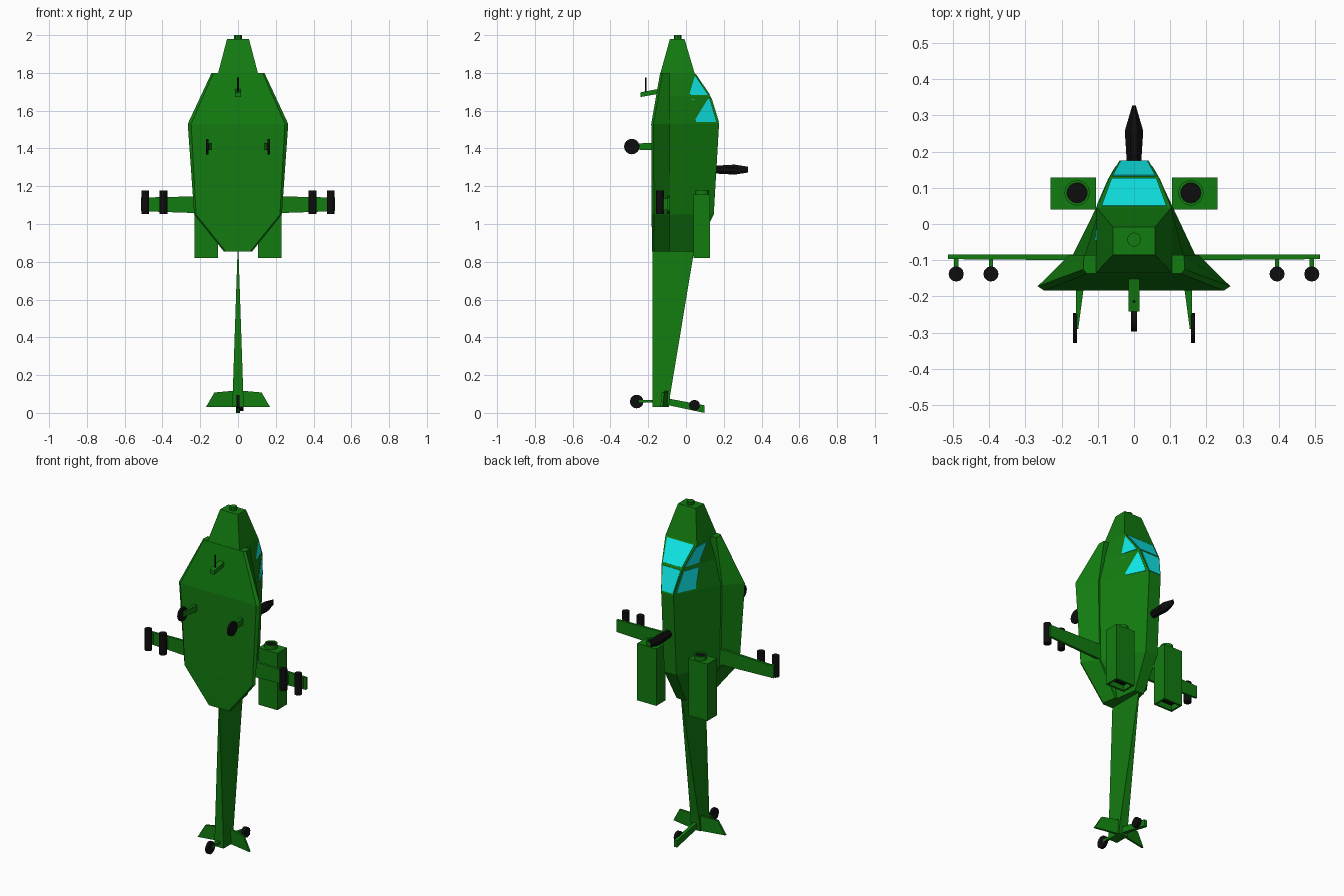
import bpy, bmesh
from math import cos, sin, pi
from mathutils import Vector as V

if "Cube" in bpy.data.objects:
    bpy.data.objects.remove(bpy.data.objects["Cube"])


def material(name, rgb):
    m = bpy.data.materials.new(name)
    m.diffuse_color = (*rgb, 1)
    m.use_nodes = True
    m.node_tree.nodes["Principled BSDF"].inputs["Base Color"].default_value = m.diffuse_color
    return m


GREEN = material("green_paint", (0.006, 0.2, 0.005))
BLACK = material("black_rubber", (0.004, 0.004, 0.004))
GLASS = material("cyan_glass", (0.005, 0.82, 0.82))


def make(name, verts, faces, mat, recess=None):
    """Mesh object; recess = (face index, rim, depth) sinks a black opening."""
    bm = bmesh.new()
    vs = [bm.verts.new(v) for v in verts]
    fs = [bm.faces.new([vs[i] for i in f]) for f in faces]
    bmesh.ops.recalc_face_normals(bm, faces=fs)
    if recess:
        face, rim, depth = fs[recess[0]], recess[1], recess[2]
        bmesh.ops.inset_region(bm, faces=[face], thickness=rim)
        n = face.normal.copy()
        bmesh.ops.inset_region(bm, faces=[face], thickness=0.0005)
        bmesh.ops.translate(bm, verts=face.verts[:], vec=-n * depth)
        face.material_index = 1
    me = bpy.data.meshes.new(name)
    bm.to_mesh(me)
    bm.free()
    me.materials.append(mat)
    me.materials.append(BLACK)
    ob = bpy.data.objects.new(name, me)
    bpy.context.collection.objects.link(ob)
    return ob


def loft(name, rings, mat, recess_end=None):
    """Skin equal rings of points; face 0 is the first cap, face 1 the last."""
    n, k = len(rings[0]), len(rings)
    faces = [list(range(n)), list(range((k - 1) * n, k * n))]
    for r in range(k - 1):
        for i in range(n):
            j = (i + 1) % n
            faces.append([r * n + i, r * n + j, (r + 1) * n + j, (r + 1) * n + i])
    return make(name, [p for ring in rings for p in ring], faces, mat, recess_end)


def rect(x0, x1, y0, y1, z):
    return [(x0, y0, z), (x1, y0, z), (x1, y1, z), (x0, y1, z)]


def box(name, x0, x1, y0, y1, z0, z1, mat, recess=None):
    return loft(name, [rect(x0, x1, y0, y1, z0), rect(x0, x1, y0, y1, z1)], mat, recess)


def cylinder(name, c, r, half, axis, mat, n=16, recess=None):
    rings = []
    for h in (-half, half):
        ring = []
        for i in range(n):
            a, b = r * cos(2 * pi * i / n), r * sin(2 * pi * i / n)
            d = (h, a, b) if axis == "x" else (a, b, h)
            ring.append(V(c) + V(d))
        rings.append(ring)
    return loft(name, rings, mat, recess)


def section(z, half):
    """Symmetric cross-section from its right half, bottom to top."""
    return [(x, y, z) for x, y in half] + [(-x, y, z) for x, y in reversed(half)]


# main fuselage with nose and canopy
HULL = [
    (0.855, .06, -.17, .03, .045), (1.05, .17, -.10, .04, .147),
    (1.53, .176, -.10, .04, .175), (1.675, .14, -.10, .068, .13),
    (1.80, .105, -.135, .103, .045), (1.98, .058, -.085, .058, -.008)]
loft("fuselage", [section(z, [(a, b), (c, d)]) for z, a, b, c, d in HULL], GREEN)
cylinder("nose_knob", (0, -.043, 1.985), .02, .015, "z", GREEN, 8)

# wide belly slab
BELLY = [
    (0.855, .065, -.18, .075, .06), (1.05, .222, -.182, .232, .17),
    (1.53, .248, -.184, .266, .178), (1.80, .13, -.137, .14, .138)]
loft("belly", [section(z, [(b, y), (w, y + .012), (t, -.085)])
               for z, b, y, w, t in BELLY], GREEN)


# canopy panes laid on the fuselage facets
def pane(name, lo, hi, quad):
    pts = [a.lerp(b, s).lerp(c.lerp(d, s), t)
           for (s, t) in quad for a, b, c, d in [(lo[0], lo[1], hi[0], hi[1])]]
    n = (pts[1] - pts[0]).cross(pts[3] - pts[0]).normalized()
    if n.y < 0:
        n = -n
    loft(name, [[p - n * .004 for p in pts], [p + n * .003 for p in pts]], GLASS)


for label, low, high, s0, s1, top in (("upper", 3, 4, .55, .45, .85),
                                      ("lower", 2, 3, .56, .53, .9)):
    ends = []
    for z, a, b, c, d in (HULL[low], HULL[high]):
        ends.append((V((a, b, z)), V((c, d, z))))
    for s, side in ((1, "right"), (-1, "left")):
        lo, hi = [[V((p.x * s, p.y, p.z)) for p in e] for e in ends]
        pane(f"{label}_{side}_window", lo, hi,
             [(s0, .07), (.95, .07), (.95, top), (s1, top)])
    lo, hi = [[V((-e[1].x, e[1].y, e[1].z)), e[1]] for e in ends]
    pane(f"{label}_windscreen", lo, hi, [(.06, .06), (.94, .06), (.94, .95), (.06, .95)])

# tail boom: a blade at the body, widening toward the end
loft("tail_boom", [rect(-.03, .03, -.178, -.09, .03), rect(-.028, .028, -.178, -.083, .10),
                   rect(-.002, .002, -.178, .045, .87)], GREEN)

# paired parts
for s, side in ((1, "right"), (-1, "left")):
    # engine with exhaust and intake
    x0, x1 = sorted((s * .105, s * .23))
    box(f"{side}_engine", x0, x1, .04, .128, .82, 1.157, GREEN, (0, .016, .03))
    cylinder(f"{side}_intake", (s * .157, .086, 1.165), .035, .016, "z", GREEN, 16, (1, .007, .008))

    # stub wing, pylons and rockets
    loft(f"{side}_wing", [
        [(s * .14, y, z) for y, z in ((-.1, 1.055), (-.084, 1.055), (-.084, 1.148), (-.1, 1.148))],
        [(s * .513, y, z) for y, z in ((-.097, 1.068), (-.084, 1.068), (-.084, 1.14), (-.097, 1.14))]],
        GREEN)
    for x, place in ((.395, "inner"), (.491, "outer")):
        box(f"{side}_{place}_pylon", s * x - .006, s * x + .006, -.125, -.09, 1.075, 1.135, GREEN)
        cylinder(f"{side}_{place}_rocket", (s * x, -.138, 1.116), .021, .062, "z", BLACK, 12)

    # main wheel and leg
    loft(f"{side}_wheel_leg", [
        [(s * x, -.17, z) for x, z in ((.138, 1.39), (.16, 1.39), (.16, 1.43), (.138, 1.43))],
        [(s * x, -.29, z) for x, z in ((.154, 1.395), (.16, 1.395), (.16, 1.425), (.154, 1.425))]],
        GREEN)
    cylinder(f"{side}_wheel", (s * .163, -.287, 1.41), .041, .006, "x", BLACK)

    # drooping stabiliser
    plan = [(.015, -.10, .03), (.17, -.13, .03), (.125, -.122, .108), (.015, -.10, .118)]
    loft(f"{side}_stabiliser", [[(s * x, y + h, z) for x, y, z in plan] for h in (-.006, .006)], GREEN)

# rotor mast along +y
MAST = [(.15, .019, .021), (.257, .026, .027), (.327, .005, .016)]
loft("rotor_mast", [[(w * 1.06 * cos((i + .5) * pi / 4), y, 1.288 + h * 1.06 * sin((i + .5) * pi / 4))
                     for i in range(8)] for y, w, h in MAST], BLACK)

# chin gun
loft("gun_arm", [[(x, -.14, z) for x, z in ((-.015, 1.69), (.015, 1.69), (.015, 1.716), (-.015, 1.716))],
                 [(x, -.242, z) for x, z in ((-.015, 1.672), (.015, 1.672), (.015, 1.697), (-.015, 1.697))]],
     GREEN)
cylinder("gun_barrel", (0, -.214, 1.732), .004, .043, "z", BLACK, 8)

# tail fin, tail rotor and tail wheel
loft("tail_fin", [[(x, -.1, z) for x, z in ((-.01, .042), (.01, .042), (.01, .077), (-.01, .077))],
                  [(x, .098, z) for x, z in ((-.01, 0), (.01, 0), (.01, .04), (-.01, .04))]], GREEN)
cylinder("tail_rotor", (.018, .045, .04), .029, .011, "x", BLACK, 12)
box("tail_wheel_leg", -.008, .008, -.25, -.17, .054, .068, GREEN)
cylinder("tail_wheel", (0, -.261, .06), .036, .008, "x", BLACK)
